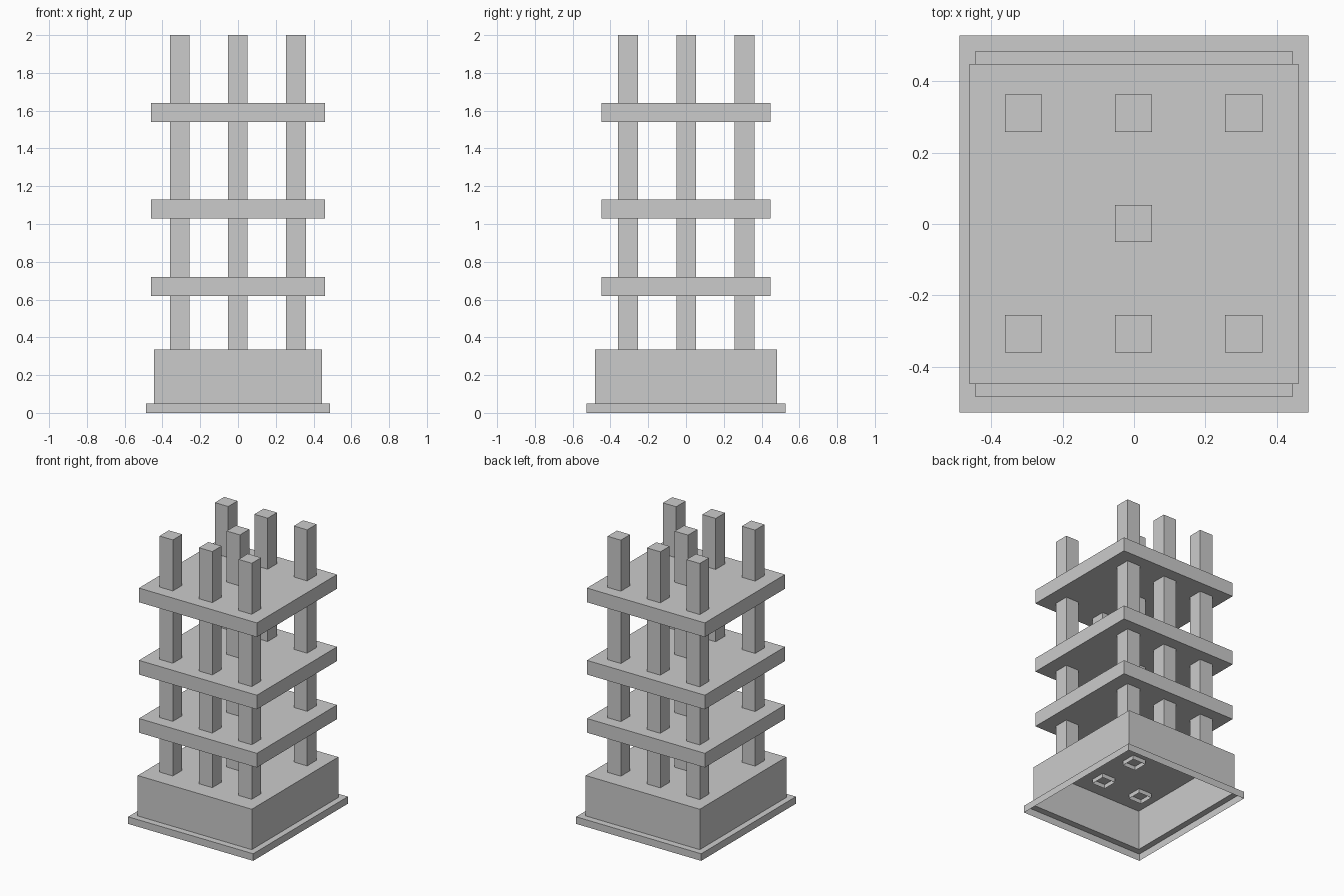
import bpy
import bmesh

if "Cube" in bpy.data.objects:
    bpy.data.objects.remove(bpy.data.objects["Cube"])


def loft(name, sections, center=(0, 0), cap_bottom=True):
    """Stack rectangular sections (half_x, half_y, z) into a flat-sided shell."""
    bm = bmesh.new()
    cx, cy = center
    rings = [[bm.verts.new((cx + sx * hx, cy + sy * hy, z))
              for sx, sy in ((-1, -1), (1, -1), (1, 1), (-1, 1))]
             for hx, hy, z in sections]
    for low, high in zip(rings, rings[1:]):
        for i in range(4):
            j = (i + 1) % 4
            bm.faces.new((low[i], low[j], high[j], high[i]))
    bm.faces.new(rings[-1])
    if cap_bottom:
        bm.faces.new(rings[0][::-1])
    mesh = bpy.data.meshes.new(name)
    bm.to_mesh(mesh)
    bm.free()
    obj = bpy.data.objects.new(name, mesh)
    bpy.context.collection.objects.link(obj)
    return obj


# Hollow stepped base, open underneath
loft("base", [(0.488, 0.528, 0), (0.488, 0.528, 0.05),
              (0.445, 0.482, 0.05), (0.445, 0.482, 0.335)], cap_bottom=False)

# Floor slabs
for i, z in enumerate((0.62, 1.03, 1.54)):
    loft(f"floor_slab_{i + 1}", [(0.46, 0.447, z), (0.46, 0.447, z + 0.1)])

# Columns: two rows of three plus one in the centre, open ends poke into the base
spots = [(x, y) for y in (-0.307, 0.31) for x in (-0.309, -0.001, 0.307)]
spots.append((-0.001, 0.001))
for i, spot in enumerate(spots):
    loft(f"column_{i + 1}", [(0.052, 0.052, 0.305), (0.052, 0.052, 2.0)],
         spot, cap_bottom=False)
